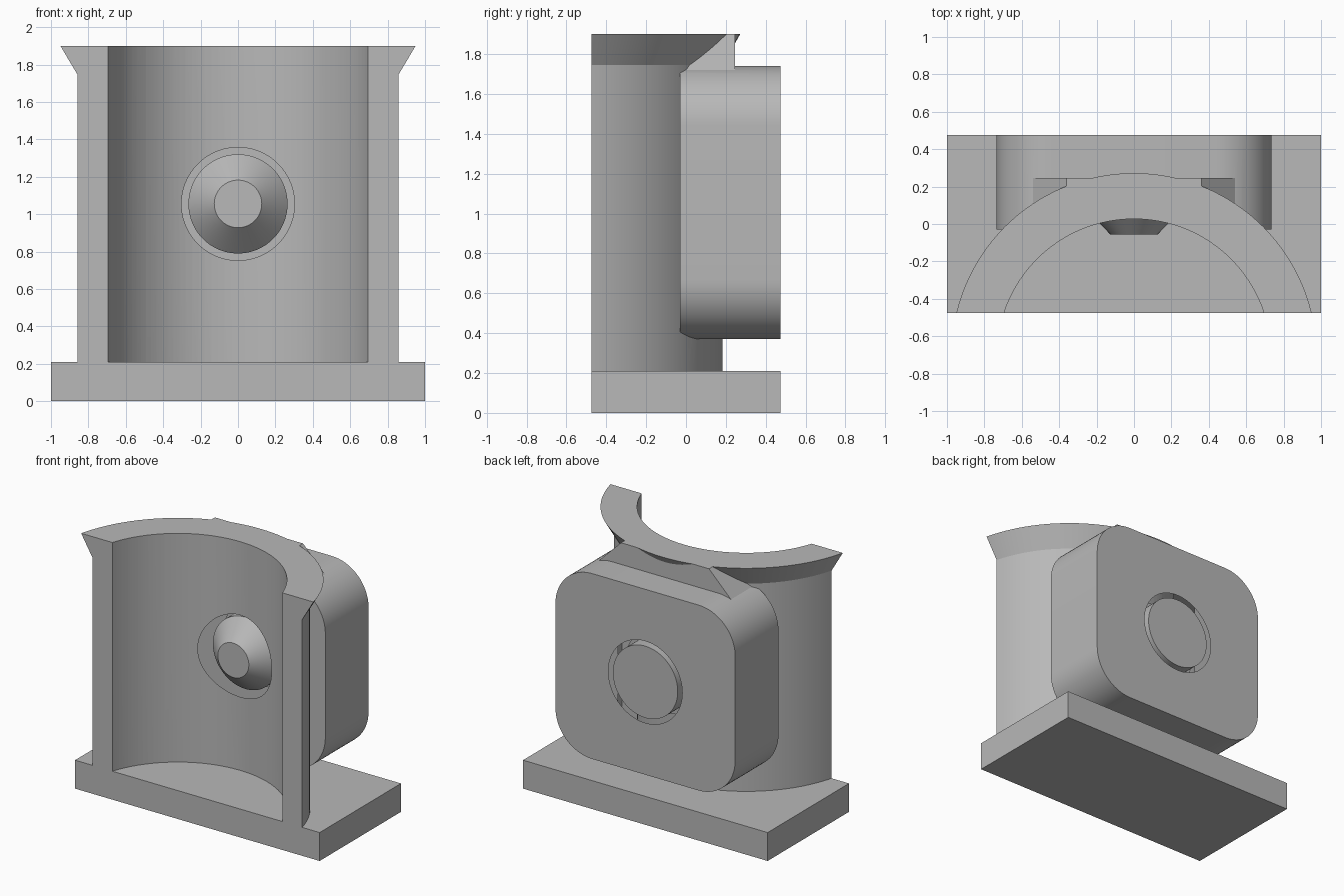
import bpy, bmesh, math
from mathutils import Matrix

cube = bpy.data.objects.get("Cube")
if cube:
    bpy.data.objects.remove(cube, do_unlink=True)

grey = bpy.data.materials.new("light grey")
grey.use_nodes = True
colour = (0.48, 0.48, 0.48, 1)
grey.diffuse_color = colour
grey.node_tree.nodes["Principled BSDF"].inputs["Base Color"].default_value = colour

AXIS_Y = -0.705          # axis of the curved shell
FRONT, BACK = -0.475, 0.475
HOLE_Z = 1.055


def finish(name, bm):
    bmesh.ops.recalc_face_normals(bm, faces=bm.faces)
    mesh = bpy.data.meshes.new(name)
    bm.to_mesh(mesh)
    bm.free()
    mesh.materials.append(grey)
    obj = bpy.data.objects.new(name, mesh)
    bpy.context.collection.objects.link(obj)
    return obj


def box(name, x0, x1, y0, y1, z0, z1):
    return prism(name, [(x0, z0), (x1, z0), (x1, z1), (x0, z1)], y0, y1)


def prism(name, outline, y0, y1):
    """Extrude an x-z outline along y."""
    bm = bmesh.new()
    face = bm.faces.new([bm.verts.new((x, y0, z)) for x, z in outline])
    ext = bmesh.ops.extrude_face_region(bm, geom=[face])
    verts = [g for g in ext["geom"] if isinstance(g, bmesh.types.BMVert)]
    bmesh.ops.translate(bm, verts=verts, vec=(0, y1 - y0, 0))
    return finish(name, bm)


def lathe(name, profile, matrix, steps=128):
    """Revolve (radius, height) points that start and end on the axis."""
    bm = bmesh.new()
    verts = [bm.verts.new((r, 0, h)) for r, h in profile]
    edges = [bm.edges.new(pair) for pair in zip(verts, verts[1:])]
    bmesh.ops.spin(bm, geom=verts + edges, cent=(0, 0, 0), axis=(0, 0, 1),
                   angle=math.tau, steps=steps, use_merge=True)
    bmesh.ops.remove_doubles(bm, verts=bm.verts, dist=1e-5)
    bmesh.ops.transform(bm, matrix=matrix, verts=bm.verts)
    return finish(name, bm)


def combine(target, other, operation):
    """Apply a boolean and remove the helper."""
    mod = target.modifiers.new(operation, "BOOLEAN")
    mod.operation, mod.object, mod.solver = operation, other, "EXACT"
    bpy.context.view_layer.objects.active = target
    bpy.ops.object.modifier_apply(modifier=mod.name)
    bpy.data.objects.remove(other, do_unlink=True)


def smooth(obj):
    bpy.ops.object.select_all(action="DESELECT")
    obj.select_set(True)
    bpy.context.view_layer.objects.active = obj
    bpy.ops.object.shade_smooth_by_angle(angle=math.radians(20))


# Base slab
box("base", -1, 1, FRONT, BACK, 0, 0.21)

# Curved shell with a flared rim
upright = Matrix.Translation((0, AXIS_Y, 0))
shell = lathe("curved_shell", [(0, 0.21), (0.888, 0.21), (0.888, 1.745),
                               (0.977, 1.9), (0, 1.9)], upright)

# Rounded mounting block behind the shell
half, low, high, rad = 0.735, 0.37, 1.74, 0.3
outline = []
corners = [(1, high), (-1, high), (-1, low), (1, low)]
for i, (side, z) in enumerate(corners):
    cx, cz = side * (half - rad), z + (rad if z == low else -rad)
    for k in range(17):
        a = math.pi / 2 * (i + k / 16)
        outline.append((cx + rad * math.cos(a), cz + rad * math.sin(a)))
block = prism("mounting_block", outline, -0.03, BACK)

# Sloped rib joining the block to the rim
rib = prism("rim_rib", [(-0.645, 1.615), (0.645, 1.615),
                        (0.36, 1.9), (-0.36, 1.9)], -0.03, 0.245)
combine(block, rib, "UNION")
combine(shell, block, "UNION")

# Hollow the shell, cut it flat at the front and bore the round hole
bore = lathe("bore", [(0, 0), (0.732, 0), (0.732, 2.2), (0, 2.2)], upright)
combine(shell, bore, "DIFFERENCE")
combine(shell, box("front_cut", -2, 2, -2, FRONT, -0.1, 2.2), "DIFFERENCE")
backward = Matrix.Translation((0, 0, HOLE_Z)) @ Matrix.Rotation(-math.pi / 2, 4, "X")
hole = lathe("hole", [(0, -0.3), (0.302, -0.3), (0.302, 0.7), (0, 0.7)], backward)
combine(shell, hole, "DIFFERENCE")
smooth(shell)

# Cone-nosed pin held in the hole by a thin web
pin = lathe("cone_pin", [(0, -0.055), (0.127, -0.055), (0.265, 0.085),
                         (0.265, 0.25), (0.302, 0.25), (0.302, 0.28),
                         (0.265, 0.28), (0.265, BACK), (0, BACK)], backward)
smooth(pin)
